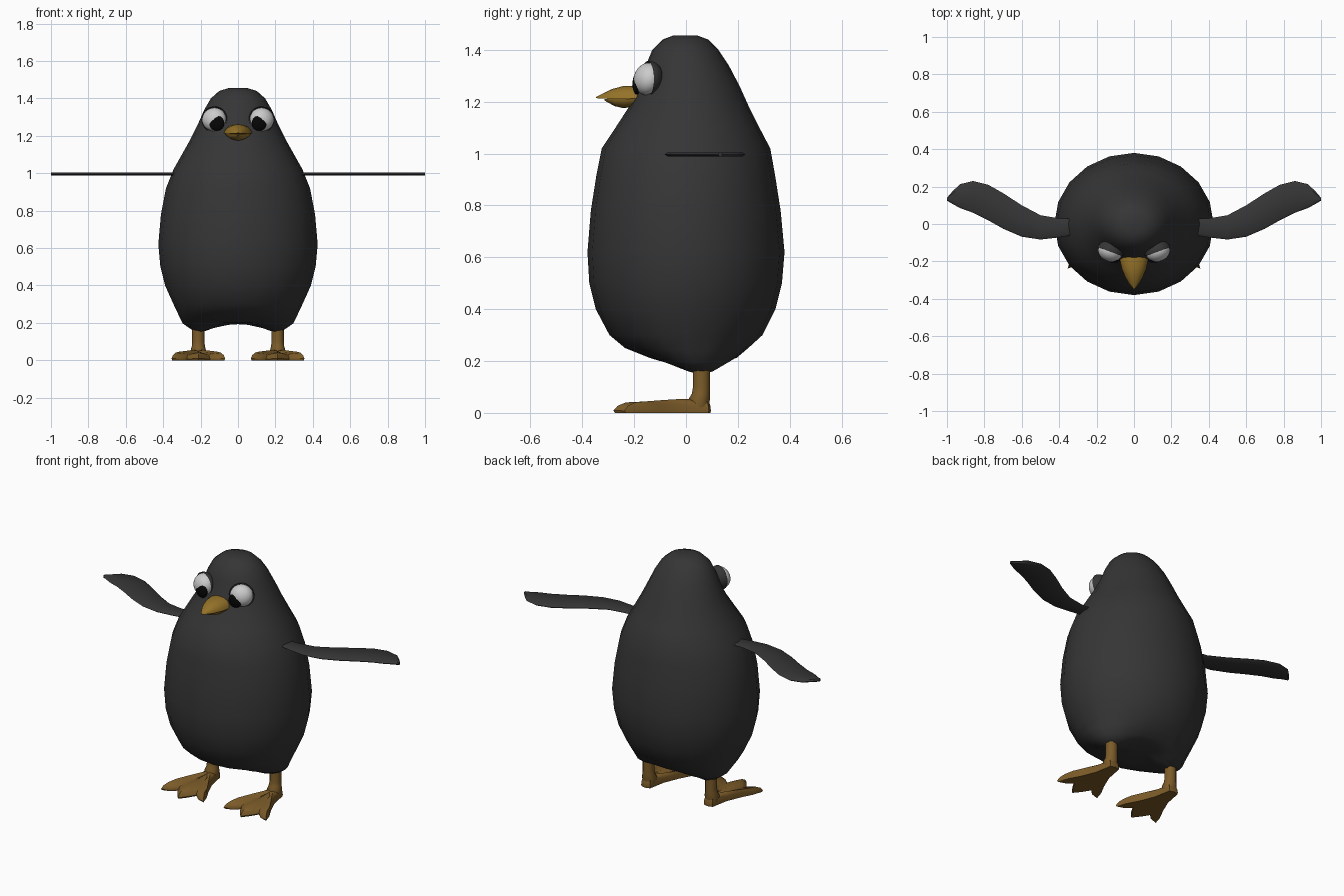
import bpy, bmesh
from math import sin, cos, pi, exp, radians
from mathutils import Matrix, Vector

if "Cube" in bpy.data.objects:
    bpy.data.objects.remove(bpy.data.objects["Cube"])


def material(name, rgb):
    m = bpy.data.materials.new(name)
    m.diffuse_color = (*rgb, 1)
    m.use_nodes = True
    m.node_tree.nodes["Principled BSDF"].inputs["Base Color"].default_value = m.diffuse_color
    return m


DARK = material("charcoal", (0.036, 0.036, 0.036))
ORANGE = material("orange_brown", (0.20, 0.105, 0.022))
GOLD = material("gold", (0.30, 0.17, 0.022))
WHITE = material("white", (0.8, 0.8, 0.8))
BLACK = material("black", (0.002, 0.002, 0.002))


def loft(bm, rings):
    """Skin closed rings of equal count and close both ends with fans."""
    loops = [[bm.verts.new(p) for p in r] for r in rings]
    n = len(loops[0])
    for a, b in zip(loops, loops[1:]):
        for i in range(n):
            j = (i + 1) % n
            bm.faces.new((a[i], a[j], b[j], b[i]))
    for loop in (loops[0], loops[-1]):
        c = bm.verts.new(sum((v.co for v in loop), Vector()) / n)
        for i in range(n):
            bm.faces.new((loop[i], loop[(i + 1) % n], c))


def finish(bm, name, mat, angle=50):
    bmesh.ops.recalc_face_normals(bm, faces=bm.faces)
    me = bpy.data.meshes.new(name)
    bm.to_mesh(me)
    bm.free()
    me.materials.append(mat)
    ob = bpy.data.objects.new(name, me)
    bpy.context.collection.objects.link(ob)
    bpy.ops.object.select_all(action='DESELECT')
    ob.select_set(True)
    bpy.context.view_layer.objects.active = ob
    bpy.ops.object.shade_smooth_by_angle(angle=radians(angle))
    return ob


def ellipse(cx, cy, rx, ry, z, n=20):
    return [(cx + rx * sin(2 * pi * i / n), cy + ry * cos(2 * pi * i / n), z) for i in range(n)]


# body and head: z, half width, front y, back y
profile = [
    (1.455, 0.05, -0.05, 0.045), (1.44, 0.10, -0.09, 0.085), (1.40, 0.145, -0.13, 0.125),
    (1.34, 0.18, -0.155, 0.165), (1.26, 0.215, -0.18, 0.207), (1.18, 0.255, -0.22, 0.243),
    (1.10, 0.30, -0.272, 0.283), (1.02, 0.345, -0.325, 0.325), (0.92, 0.385, -0.345, 0.343),
    (0.78, 0.412, -0.367, 0.365), (0.62, 0.426, -0.38, 0.38), (0.50, 0.415, -0.373, 0.37),
    (0.40, 0.39, -0.348, 0.345), (0.30, 0.345, -0.295, 0.295), (0.25, 0.318, -0.235, 0.24),
    (0.212, 0.295, -0.14, 0.195), (0.20, 0.255, -0.10, 0.155), (0.197, 0.20, -0.06, 0.13),
    (0.195, 0.13, -0.01, 0.10), (0.193, 0.05, 0.03, 0.08)]
bm = bmesh.new()
loft(bm, [ellipse(0, (f + b) / 2, w, (b - f) / 2, z) for z, w, f, b in profile])
for v in bm.verts:  # thigh bulges under the body
    if v.co.z < 0.26:
        v.co.z -= 0.047 * exp(-((abs(v.co.x) - 0.205) ** 2 / 0.008 + (v.co.y - 0.06) ** 2 / 0.012))
finish(bm, "body", DARK, 80)

# beak: y, half width, z of mouth line, height above, depth below
def beak(name, sections, up):
    bm = bmesh.new()
    rings = []
    for y, w, z, h in sections:
        arc = [(w * cos(pi * i / 8), y, z + up * h * sin(pi * i / 8)) for i in range(9)]
        rings.append(arc + [(0, y, z)])
    loft(bm, rings)
    finish(bm, name, GOLD, 60)


beak("upper_beak", [(-0.15, 0.075, 1.212, 0.05), (-0.195, 0.075, 1.212, 0.05), (-0.24, 0.065, 1.211, 0.05),
                    (-0.285, 0.046, 1.211, 0.038), (-0.32, 0.026, 1.212, 0.02), (-0.348, 0.004, 1.214, 0.004)], 1)
beak("lower_beak", [(-0.15, 0.068, 1.212, 0.03), (-0.20, 0.068, 1.212, 0.03), (-0.24, 0.056, 1.211, 0.036),
                    (-0.275, 0.038, 1.211, 0.028), (-0.315, 0.01, 1.211, 0.006)], -1)

# flipper: x, front y, back y
wing = [(0.30, -0.055, 0.03), (0.40, -0.072, 0.03), (0.50, -0.083, 0.047), (0.60, -0.068, 0.10),
        (0.70, -0.025, 0.165), (0.78, 0.02, 0.21), (0.86, 0.06, 0.23), (0.93, 0.085, 0.213),
        (0.97, 0.107, 0.175), (1.0, 0.125, 0.14)]

# foot outline, one half from heel to middle toe: x, y, relative height
half = [(0.03, 0.088, 1), (0.037, 0.05, 1), (0.05, -0.02, 1), (0.088, -0.11, 1), (0.125, -0.18, 1),
        (0.143, -0.238, 0.9), (0.095, -0.222, 0.8), (0.062, -0.19, 0.7), (0.035, -0.235, 0.8)]
outline = ([(0, 0.096, 1)] + half + [(0, -0.28, 0.9)] + [(-x, y, h) for x, y, h in reversed(half)])

for side, s in (("left", 1), ("right", -1)):
    bm = bmesh.new()
    rings = []
    for x, f, b in wing:
        e = min(0.012, (b - f) / 4)
        rings.append([(s * x, y, 0.997 + z) for y, z in
                      ((f, 0), (f + e, 0.008), ((f + b) / 2, 0.008), (b - e, 0.008),
                       (b, 0), (b - e, -0.008), ((f + b) / 2, -0.008), (f + e, -0.008))])
    loft(bm, rings)
    finish(bm, side + "_flipper", DARK, 40)

    # webbed foot with its leg
    cx, cy = s * 0.212, 0.04
    bm = bmesh.new()
    loft(bm, [[(cx + x * k, cy + (y - cy) * k, z * h) for x, y, h in outline]
              for k, z in ((0.98, 0), (1, 0.01), (0.95, 0.03), (0.85, 0.045), (0.55, 0.05), (0.25, 0.054))])
    loft(bm, [ellipse(cx, y, r, r, z, 12) for y, r, z in
              ((0.052, 0.036, 0.02), (0.05, 0.042, 0.05), (0.058, 0.035, 0.075), (0.06, 0.033, 0.10), (0.06, 0.033, 0.19))])
    finish(bm, side + "_foot", ORANGE, 50)

    # eyeball, eyelid behind it and pupil
    centre = Vector((s * 0.128, -0.148, 1.288))
    turn = Matrix.Rotation(s * radians(20), 4, 'Z')
    tilt = Matrix.Rotation(radians(-15), 4, 'X')

    def ball(pos, rot, radii):
        bm = bmesh.new()
        bmesh.ops.create_uvsphere(bm, u_segments=24, v_segments=14, radius=1,
                                  matrix=Matrix.LocRotScale(pos, rot.to_quaternion(), Vector(radii)))
        return bm

    finish(ball(centre, turn @ tilt, (0.066, 0.052, 0.063)), side + "_eye", WHITE, 80)
    lid = ball(centre, turn @ tilt, (0.072, 0.058, 0.07))
    bmesh.ops.bisect_plane(lid, geom=lid.verts[:] + lid.edges[:] + lid.faces[:], plane_co=centre,
                           plane_no=turn @ Vector((0, 1, 0)), clear_inner=True)
    finish(lid, side + "_eyelid", DARK, 80)
    finish(ball(Vector((s * 0.114, -0.19, 1.268)), Matrix.Rotation(s * radians(6), 4, 'Z'),
                (0.041, 0.016, 0.041)), side + "_pupil", BLACK, 80)
